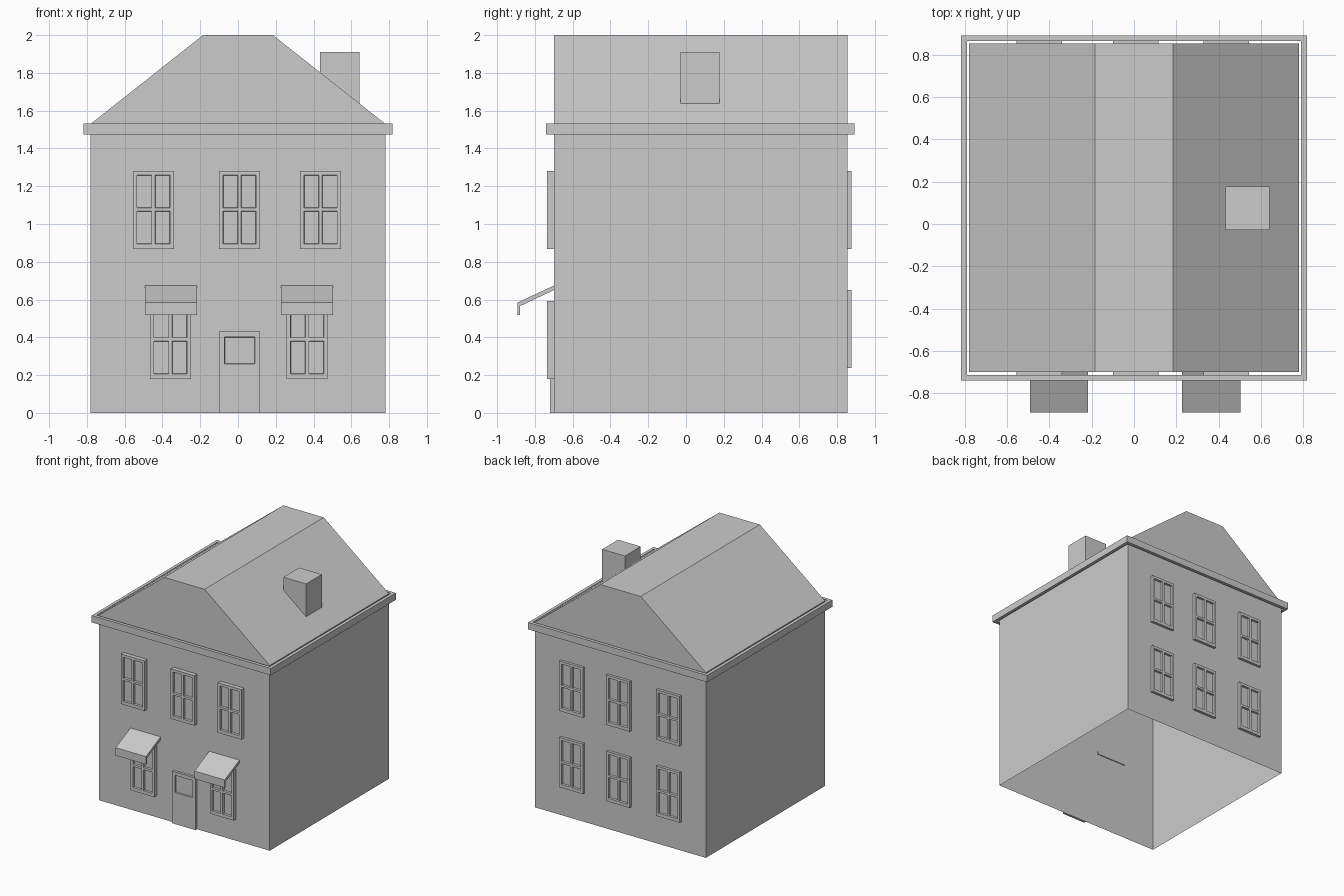
import bpy, bmesh

if "Cube" in bpy.data.objects:
    bpy.data.objects.remove(bpy.data.objects["Cube"])

FRONT, BACK = -0.70, 0.855


def finish(bm, name):
    bmesh.ops.recalc_face_normals(bm, faces=bm.faces[:])
    me = bpy.data.meshes.new(name)
    bm.to_mesh(me)
    bm.free()
    ob = bpy.data.objects.new(name, me)
    bpy.context.collection.objects.link(ob)
    return ob


def prism(name, pts, a, b, axis, open_side=None):
    """Extrude a profile along x (pts are y,z) or y (pts are x,z)."""
    bm = bmesh.new()

    def ring(t):
        return [bm.verts.new((t, p, q) if axis == 'x' else (p, t, q)) for p, q in pts]
    r0, r1 = ring(a), ring(b)
    bm.faces.new(r0)
    bm.faces.new(r1[::-1])
    n = len(pts)
    for i in range(n):
        if i != open_side:
            j = (i + 1) % n
            bm.faces.new((r0[i], r1[i], r1[j], r0[j]))
    return finish(bm, name)


def panel(name, xs, zs, wall, depth, recess, side):
    """Raised panel on a wall; every odd grid cell is a sunken pane."""
    bm = bmesh.new()
    y = wall + side * depth
    g = [[bm.verts.new((x, y, z)) for z in zs] for x in xs]
    panes = []
    for i in range(len(xs) - 1):
        for j in range(len(zs) - 1):
            q = [g[i][j], g[i + 1][j], g[i + 1][j + 1], g[i][j + 1]]
            f = bm.faces.new(q if side < 0 else q[::-1])
            if i % 2 and j % 2:
                panes.append(f)
    bm.normal_update()
    rim = [e for e in bm.edges if e.is_boundary]
    bmesh.ops.inset_individual(bm, faces=panes, thickness=0.003, depth=-recess)
    ext = bmesh.ops.extrude_edge_only(bm, edges=rim)['geom']
    for v in ext:
        if isinstance(v, bmesh.types.BMVert):
            v.co.y = wall
    return finish(bm, name)


def window(name, x, z, wall, depth, side):
    xs = [x + o for o in (-0.108, -0.088, -0.009, 0.009, 0.088, 0.108)]
    zs = [z + o for o in (0, 0.027, 0.2, 0.218, 0.391, 0.413)]
    panel(name, xs, zs, wall, depth, 0.017, side)


# House shell: walls and clipped-top roof, open underneath
prism('house_shell',
      [(-0.78, 0), (0.78, 0), (0.78, 1.53), (0.185, 2.0), (-0.185, 2.0), (-0.78, 1.53)],
      FRONT, BACK, 'y', open_side=0)

# Cornice band around the eaves
bm = bmesh.new()
bmesh.ops.create_cube(bm, size=1)
for v in bm.verts:
    v.co = (v.co.x * 1.636, v.co.y * 1.633 + 0.0755, v.co.z * 0.057 + 1.5025)
bm.normal_update()
caps = [f for f in bm.faces if abs(f.normal.z) > 0.9]
bmesh.ops.inset_individual(bm, faces=caps, thickness=0.038)
bmesh.ops.delete(bm, geom=caps, context='FACES')
finish(bm, 'cornice')

# Chimney, its foot following the roof slope
prism('chimney', [(0.434, 1.80), (0.642, 1.636), (0.642, 1.91), (0.434, 1.91)],
      -0.028, 0.178, 'y')

# Windows, front and back
for x in (-0.448, 0.008, 0.437):
    window('front_upper_window', x, 0.868, FRONT, 0.035, -1)
    window('back_upper_window', x, 0.868, BACK, 0.022, 1)
    window('back_lower_window', x, 0.238, BACK, 0.022, 1)
for x in (-0.358, 0.366):
    window('front_lower_window', x, 0.18, FRONT, 0.035, -1)

# Door with one sunken pane
panel('door', [-0.10, -0.072, 0.09, 0.116], [0, 0.26, 0.402, 0.43], FRONT, 0.02, 0.012, -1)

# Awnings over the lower front windows
for x in (-0.355, 0.365):
    prism('awning', [(-0.695, 0.676), (-0.892, 0.584), (-0.892, 0.519), (-0.88, 0.519),
                     (-0.88, 0.565), (-0.695, 0.652)], x - 0.138, x + 0.138, 'x')
